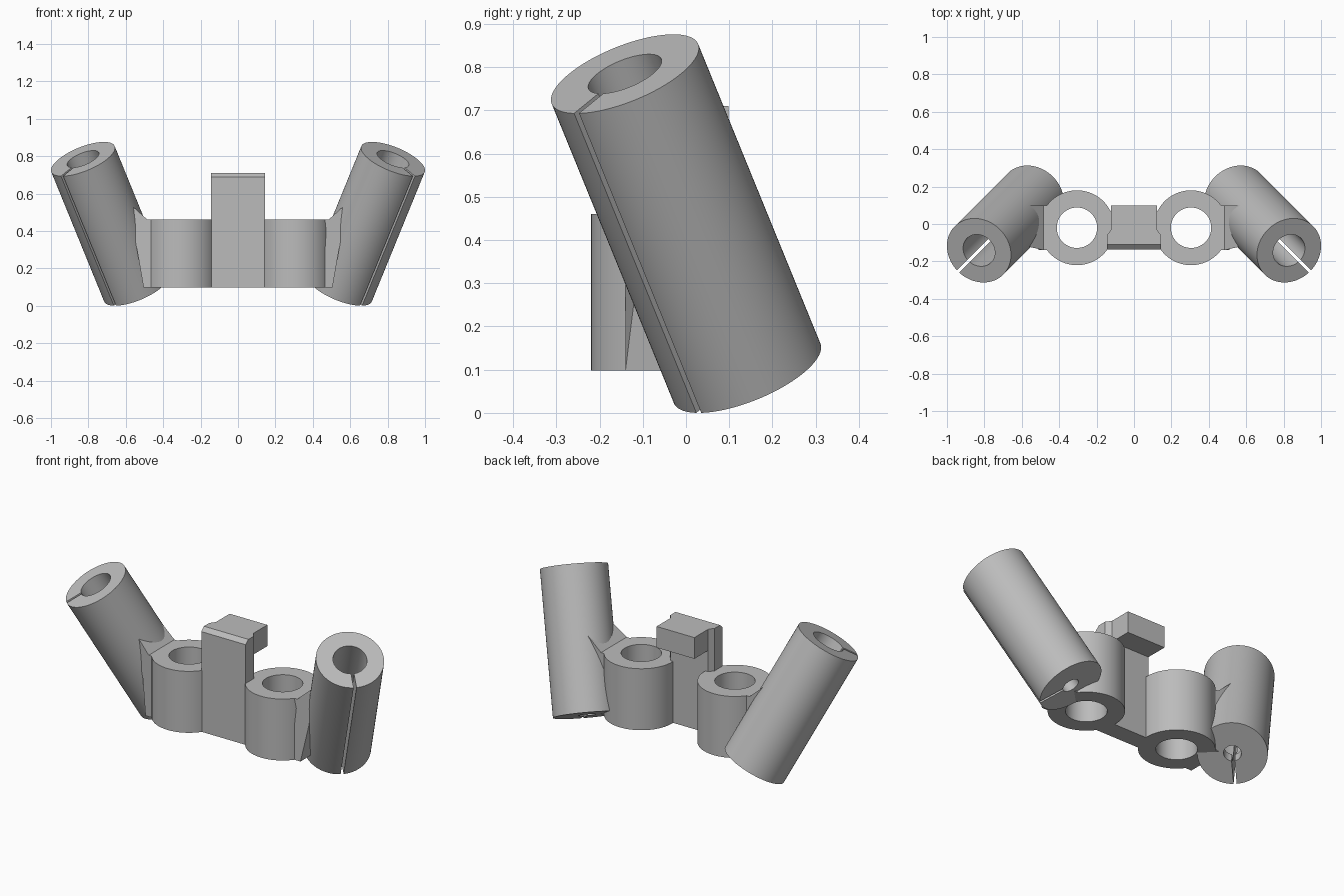
import bpy, bmesh, math
from mathutils import Vector, Matrix

if "Cube" in bpy.data.objects:
    bpy.data.objects.remove(bpy.data.objects["Cube"])

grey = bpy.data.materials.new("plain_grey")
grey.diffuse_color = (0.5, 0.5, 0.5, 1)
grey.use_nodes = True
grey.node_tree.nodes["Principled BSDF"].inputs["Base Color"].default_value = grey.diffuse_color


def make(name, bm, matrix=None):
    bmesh.ops.recalc_face_normals(bm, faces=bm.faces)
    me = bpy.data.meshes.new(name)
    bm.to_mesh(me)
    bm.free()
    if matrix:
        me.transform(matrix)
    me.materials.append(grey)
    ob = bpy.data.objects.new(name, me)
    bpy.context.collection.objects.link(ob)
    return ob


def cylinder(name, r, z0, z1, matrix):
    bm = bmesh.new()
    bmesh.ops.create_cone(bm, cap_ends=True, segments=96, radius1=r, radius2=r,
                          depth=z1 - z0,
                          matrix=Matrix.Translation((0, 0, (z0 + z1) / 2)))
    return make(name, bm, matrix)


def box(name, lo, hi, matrix=None):
    lo, hi = Vector(lo), Vector(hi)
    bm = bmesh.new()
    bmesh.ops.create_cube(bm, size=1, matrix=Matrix.Translation((lo + hi) / 2)
                          @ Matrix.Diagonal((*(hi - lo), 1)))
    return make(name, bm, matrix)


def prism(name, points, offset):
    bm = bmesh.new()
    face = bm.faces.new([bm.verts.new(p) for p in points])
    res = bmesh.ops.extrude_face_region(bm, geom=[face])
    verts = [v for v in res["geom"] if isinstance(v, bmesh.types.BMVert)]
    bmesh.ops.translate(bm, verts=verts, vec=offset)
    return make(name, bm)


def cut(ob, cutters):
    for c in cutters:
        mod = ob.modifiers.new("cut", 'BOOLEAN')
        mod.operation, mod.solver, mod.object = 'DIFFERENCE', 'EXACT', c
    bpy.context.view_layer.objects.active = ob
    for mod in list(ob.modifiers):
        bpy.ops.object.modifier_apply(modifier=mod.name)
    for c in cutters:
        bpy.data.objects.remove(c)


def smooth(ob):
    bpy.ops.object.select_all(action='DESELECT')
    ob.select_set(True)
    bpy.context.view_layer.objects.active = ob
    bpy.ops.object.shade_smooth_by_angle(angle=math.radians(30))


LENGTH, R = 0.80, 0.183
for side, s in (("left", -1), ("right", 1)):
    # slanted tube, leaning outward and forward by 30 degrees, slit on its outer side
    frame = (Matrix.Translation((s * 0.546, 0.1415, 0.0915))
             @ Matrix.Rotation(math.radians(-45 if s > 0 else -135), 4, 'Z')
             @ Matrix.Rotation(math.radians(30), 4, 'Y'))
    tube = cylinder(side + "_slanted_tube", R, 0, LENGTH, frame)
    cut(tube, [cylinder("bore", 0.091, 0.07, LENGTH + 0.1, frame),
               cylinder("drain", 0.046, -0.1, 0.2, frame),
               box("slit", (0.0, -0.008, -0.1), (0.3, 0.008, LENGTH + 0.1), frame)])
    smooth(tube)

    # upright ring
    place = Matrix.Translation((s * 0.305, -0.02, 0))
    ring = cylinder(side + "_ring", 0.2, 0.098, 0.46, place)
    cut(ring, [cylinder("hole", 0.108, 0, 0.6, place)])
    smooth(ring)

    # web joining ring and tube, rising to a pointed shoulder
    outline = [(0.43, 0.098), (0.505, 0.098), (0.54, 0.3), (0.59, 0.555),
               (0.484, 0.46), (0.43, 0.46)]
    web = prism(side + "_web", [(s * x, -0.14, z) for x, z in outline], (0, 0.24, 0))
    for v in web.data.vertices:
        if v.co.y < 0 and abs(v.co.x) > 0.51:
            v.co.y += 0.025

# front plate with bevelled top edge
prism("front_plate", [(-0.145, y, z) for y, z in
      ((-0.135, 0.098), (-0.06, 0.098), (-0.06, 0.71), (-0.11, 0.71), (-0.135, 0.688))],
      (0.29, 0, 0))
# plate back narrowing between the rings
prism("plate_back", [(x, y, 0.098) for x, y in
      ((-0.145, -0.061), (-0.123, -0.03), (0.123, -0.03), (0.145, -0.061))],
      (0, 0, 0.612))
# rearward hook
box("hook", (-0.123, -0.04, 0.585), (0.123, 0.098, 0.71))
